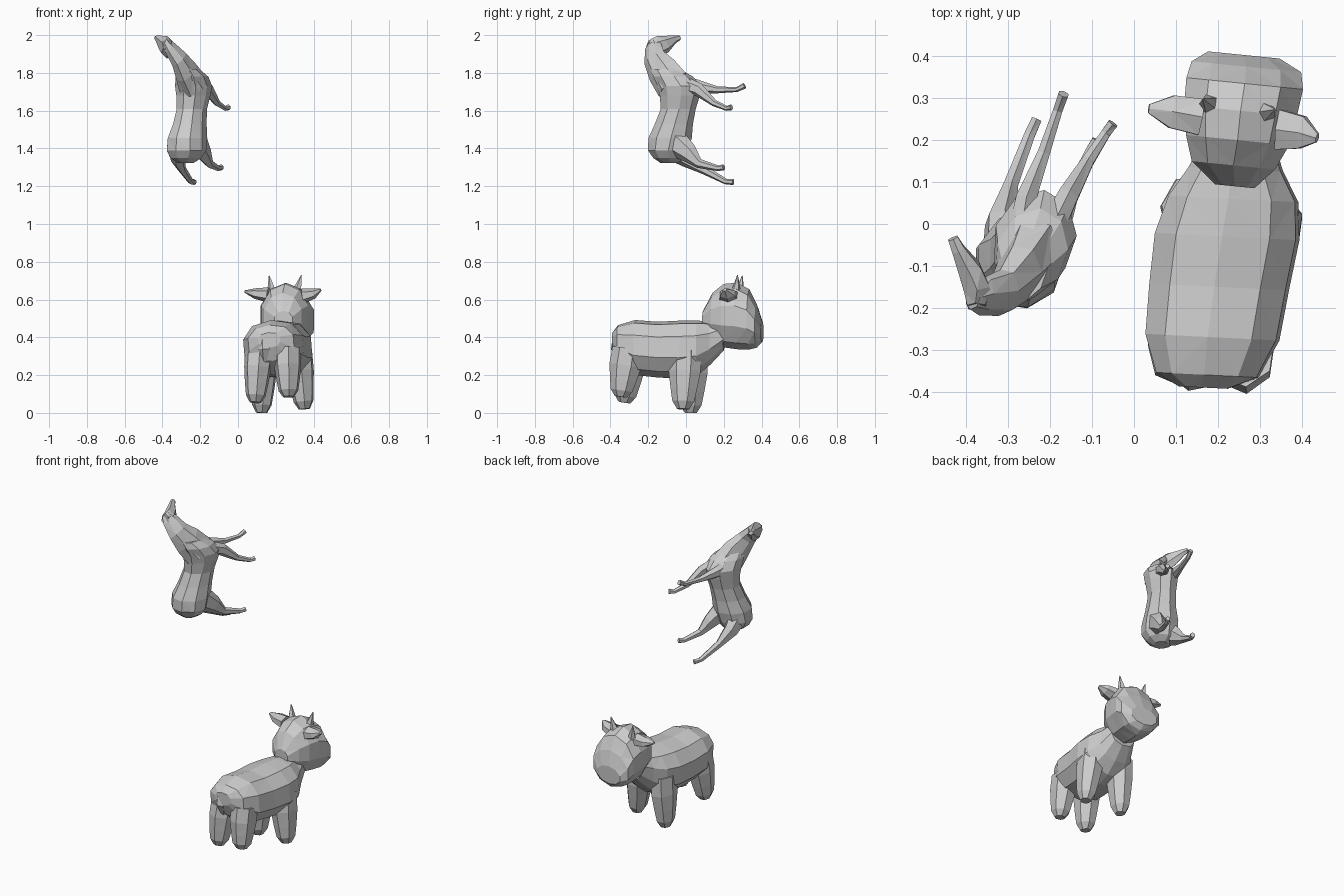
import bpy, bmesh, math
from mathutils import Vector


def loft(name, secs, n=8, side=(1, 0, 0), axis=None, phase=0.5, power=1.0):
    """Low-poly skin through rings (x, y, z, side radius, other radius); power < 1 is boxier."""
    bm = bmesh.new()
    pts = [Vector(s[:3]) for s in secs]
    box = lambda v: math.copysign(abs(v) ** power, v)
    rings = []
    for i, s in enumerate(secs):
        t = Vector(axis) if axis else pts[min(i + 1, len(pts) - 1)] - pts[max(i - 1, 0)]
        t.normalize()
        a = Vector(side)
        a = (a - t * a.dot(t)).normalized()
        b = t.cross(a)
        rings.append([bm.verts.new(pts[i] + a * s[3] * box(math.cos(q)) + b * s[4] * box(math.sin(q)))
                      for q in [(k + phase) * math.tau / n for k in range(n)]])
    for r0, r1 in zip(rings, rings[1:]):
        for k in range(n):
            bm.faces.new((r0[k], r0[(k + 1) % n], r1[(k + 1) % n], r1[k]))
    bm.faces.new(rings[0])
    bm.faces.new(rings[-1])
    bmesh.ops.recalc_face_normals(bm, faces=bm.faces)
    bmesh.ops.triangulate(bm, faces=bm.faces)
    me = bpy.data.meshes.new(name)
    bm.to_mesh(me)
    bm.free()
    ob = bpy.data.objects.new(name, me)
    bpy.context.collection.objects.link(ob)
    return ob


# ---- Calf: standing, facing +y ----
S = (1, -0.13, 0.08)
loft("calf_body", [
    (.165, -.39, .385, .06, .04), (.175, -.36, .37, .125, .095),
    (.187, -.27, .346, .163, .146), (.203, -.15, .335, .170, .148),
    (.222, -.03, .335, .176, .154), (.237, .06, .343, .158, .146),
    (.243, .13, .37, .115, .115), (.25, .20, .41, .085, .08)],
    n=10, side=S, axis=(0.05, 1, 0), power=.85)

loft("calf_head", [
    (.24, .09, .495, .05, .045), (.237, .14, .51, .105, .125),
    (.247, .20, .515, .13, .168), (.254, .27, .513, .142, .176),
    (.264, .335, .495, .147, .16), (.268, .375, .46, .138, .115),
    (.262, .403, .43, .09, .055)], n=10, axis=(0.1, 1, 0))

# Calf legs: (label, hip point, foot point)
for label, hip, foot in (
        ("front_leg_left", (.14, .035, .33), (.125, .025, 0)),
        ("front_leg_right", (.32, .0, .33), (.352, -.015, .02)),
        ("hind_leg_left", (.112, -.285, .34), (.092, -.325, .055)),
        ("hind_leg_right", (.262, -.305, .34), (.268, -.345, .085))):
    h, f = Vector(hip), Vector(foot)
    secs = [(*h.lerp(f, u), rx, ry) for u, rx, ry in
            ((0, .075, .085), (.35, .073, .088), (.65, .063, .073), (.87, .053, .06), (1, .03, .033))]
    loft("calf_" + label, secs, n=7, side=S)

# Calf tail, horns and ears
loft("calf_tail", [(.14, -.365, .42, .03, .02), (.14, -.377, .34, .035, .022),
                   (.14, -.35, .27, .012, .01)], n=5)
for label, base, tip in (("left", (.18, .285, .64), (.165, .298, .727)),
                         ("right", (.313, .265, .645), (.336, .273, .73))):
    loft("calf_horn_" + label, [(*base, .026, .026), (*tip, .002, .002)], n=5)
loft("calf_ear_left", [(.16, .255, .625, .05, .04), (.09, .268, .632, .045, .028),
                       (.035, .275, .643, .012, .006)], n=6, side=(0, 1, 0))
loft("calf_ear_right", [(.345, .225, .62, .055, .04), (.40, .218, .632, .045, .028),
                        (.437, .205, .652, .012, .008)], n=6, side=(0, 1, 0))

# ---- Horse: rearing, belly towards +y ----
S = (.94, -.33, 0)
loft("horse_body", [
    (-.277, -.09, 1.322, .04, .045), (-.279, -.09, 1.35, .085, .085),
    (-.275, -.095, 1.39, .108, .108), (-.27, -.085, 1.455, .106, .118),
    (-.257, -.065, 1.53, .089, .104), (-.246, -.042, 1.61, .08, .096),
    (-.238, -.034, 1.68, .09, .11), (-.237, -.036, 1.73, .098, .12),
    (-.245, -.07, 1.78, .085, .11), (-.262, -.11, 1.82, .055, .08)],
    n=9, side=S, axis=(0, 0, 1))
loft("horse_neck", [
    (-.24, -.065, 1.735, .08, .10), (-.275, -.12, 1.81, .058, .09),
    (-.312, -.163, 1.875, .042, .066), (-.36, -.172, 1.935, .03, .05),
    (-.385, -.178, 1.968, .02, .028)], n=7, side=S)
loft("horse_head", [
    (-.375, -.198, 1.948, .025, .032), (-.375, -.155, 1.934, .036, .06),
    (-.392, -.11, 1.952, .032, .046), (-.42, -.06, 1.979, .018, .022),
    (-.432, -.034, 1.986, .014, .013)], n=6, side=(1, .3, 0))

# Horse legs: hip, knee, fetlock, hoof
LEGS = {
    "front_leg_left": ((-.275, -.04, 1.745), (-.258, .06, 1.728), (-.215, .17, 1.71),
                       (-.182, .27, 1.712), (-.168, .31, 1.732)),
    "front_leg_right": ((-.205, -.03, 1.745), (-.158, .065, 1.712), (-.11, .15, 1.64),
                        (-.068, .215, 1.612), (-.05, .24, 1.618)),
    "hind_leg_left": ((-.31, -.09, 1.42), (-.318, .005, 1.35), (-.295, .09, 1.29),
                      (-.25, .21, 1.225), (-.232, .25, 1.222)),
    "hind_leg_right": ((-.22, -.06, 1.435), (-.18, .015, 1.375), (-.15, .07, 1.32),
                       (-.105, .17, 1.295), (-.088, .20, 1.30)),
}
for label, pts in LEGS.items():
    hind = label.startswith("hind")
    radii = ((.055, .075), (.038, .052), (.02, .025), (.015, .015), (.014, .016)) if hind else \
            ((.035, .045), (.028, .036), (.017, .018), (.013, .013), (.014, .016))
    loft("horse_" + label, [(*p, *r) for p, r in zip(pts, radii)], n=6, side=S)
